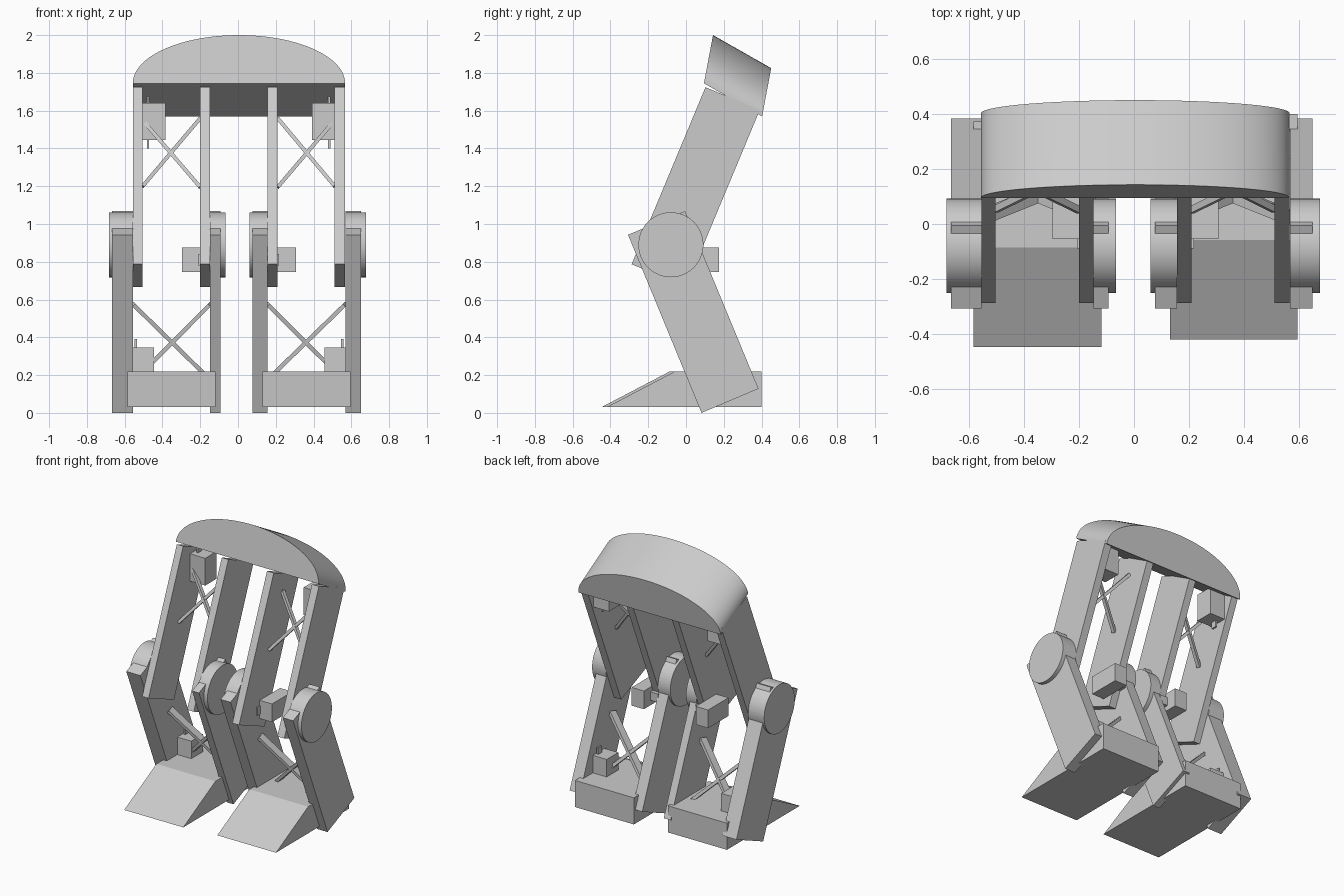
import bpy
import bmesh
import math
from mathutils import Matrix, Vector

default_cube = bpy.data.objects.get("Cube")
if default_cube:
    bpy.data.objects.remove(default_cube, do_unlink=True)

# One plain grey for the whole model
grey = bpy.data.materials.new("plain_grey")
grey.use_nodes = True
grey.diffuse_color = (0.6, 0.6, 0.6, 1)
grey.node_tree.nodes["Principled BSDF"].inputs["Base Color"].default_value = (0.6, 0.6, 0.6, 1)


def finish(name, bm, smooth=False):
    bmesh.ops.recalc_face_normals(bm, faces=bm.faces)
    mesh = bpy.data.meshes.new(name)
    bm.to_mesh(mesh)
    bm.free()
    mesh.materials.append(grey)
    obj = bpy.data.objects.new(name, mesh)
    bpy.context.collection.objects.link(obj)
    if smooth:
        bpy.ops.object.select_all(action="DESELECT")
        obj.select_set(True)
        bpy.context.view_layer.objects.active = obj
        bpy.ops.object.shade_smooth_by_angle(angle=math.radians(35))
    return obj


def extrude_outline(name, points, offset, smooth=False):
    """Solid made by sweeping a closed outline along an offset."""
    bm = bmesh.new()
    face = bm.faces.new([bm.verts.new(p) for p in points])
    result = bmesh.ops.extrude_face_region(bm, geom=[face], use_keep_orig=True)
    moved = [v for v in result["geom"] if isinstance(v, bmesh.types.BMVert)]
    bmesh.ops.translate(bm, verts=moved, vec=offset)
    return finish(name, bm, smooth)


def side_profile(name, profile, xs):
    return extrude_outline(name, [(xs[0], y, z) for y, z in profile],
                           Vector((xs[1] - xs[0], 0, 0)))


def box(name, xs, ys, zs):
    profile = [(ys[0], zs[0]), (ys[1], zs[0]), (ys[1], zs[1]), (ys[0], zs[1])]
    return side_profile(name, profile, xs)


def knee_disc(name, xs):
    bm = bmesh.new()
    place = Matrix.Translation(((xs[0] + xs[1]) / 2, -0.08, 0.89))
    bmesh.ops.create_cone(bm, cap_ends=True, segments=64, radius1=0.172, radius2=0.172,
                          depth=abs(xs[1] - xs[0]),
                          matrix=place @ Matrix.Rotation(math.pi / 2, 4, "Y"))
    return finish(name, bm, True)


def brace(name, start, end, thick, deep):
    """Flat bar between two points, its wide side running front to back."""
    a, b = Vector(start), Vector(end)
    along = (b - a).normalized()
    across = along.cross(Vector((0, 1, 0))).normalized()
    depth = across.cross(along) * deep
    across *= thick / 2
    corners = [a + across + depth / 2, a - across + depth / 2,
               a - across - depth / 2, a + across - depth / 2]
    return extrude_outline(name, corners, b - a)


# Curved hip cap: half ellipse swept backward and down
cap_outline = []
for i in range(65):
    t = math.pi * i / 64
    rise = math.sin(t)
    cap_outline.append((0.005 + 0.562 * math.cos(t), 0.095 + 0.048 * rise, 1.745 + 0.255 * rise))
extrude_outline("hip_cap", cap_outline, Vector((0, 0.308, -0.175)), True)

# Side outlines shared by both legs
thigh = [(0.103, 1.724), (0.391, 1.604), (0.0, 0.667), (-0.288, 0.787)]
shin = [(-0.307, 0.943), (-0.005, 1.068), (0.384, 0.128), (0.082, 0)]


def thigh_y(z):
    return 0.053 + (z - 1.2) * 0.417


def shin_y(z):
    return 0.17 - (z - 0.22) * 0.413


# Distances from the middle plane, per leg
legs = {
    "right": dict(sign=-1, thigh_out=(0.505, 0.555), thigh_in=(0.148, 0.2),
                  shin_out=(0.556, 0.667), shin_in=(0.093, 0.147),
                  disc_out=(0.556, 0.682), disc_in=(0.065, 0.147),
                  foot=(0.119, 0.585), foot_shift=0),
    "left": dict(sign=1, thigh_out=(0.512, 0.567), thigh_in=(0.157, 0.21),
                 shin_out=(0.568, 0.65), shin_in=(0.077, 0.156),
                 disc_out=(0.568, 0.677), disc_in=(0.06, 0.156),
                 foot=(0.131, 0.595), foot_shift=0.027),
}

for side, leg in legs.items():
    sign = leg["sign"]

    def span(a, b):
        return (sign * a, sign * b)

    # Leg plates and knee discs
    for part in ("out", "in"):
        label = side + ("_outer_" if part == "out" else "_inner_")
        side_profile(label + "thigh", thigh, span(*leg["thigh_" + part]))
        side_profile(label + "shin", shin, span(*leg["shin_" + part]))
        knee_disc(label + "knee_disc", span(*leg["disc_" + part]))

    # Wedge foot
    s = leg["foot_shift"]
    foot = [(-0.448 + s, 0.03), (-0.085 + s, 0.22), (0.374 + s, 0.22), (0.374 + s, 0.03)]
    side_profile(side + "_foot", foot, span(*leg["foot"]))

    # Crossed braces of the thigh
    outer, inner = leg["thigh_out"][0], leg["thigh_in"][1]
    for name, z_out, z_in in (("rising", 1.2, 1.56), ("falling", 1.55, 1.195)):
        brace(f"{side}_thigh_{name}_brace", (sign * outer, thigh_y(z_out), z_out),
              (sign * inner, thigh_y(z_in), z_in), 0.02, 0.025)

    # Crossed braces of the shin
    outer, inner = leg["shin_out"][0], leg["shin_in"][1]
    for name, z_out, z_in in (("falling", 0.575, 0.175), ("rising", 0.165, 0.575)):
        brace(f"{side}_shin_{name}_brace", (sign * outer, shin_y(z_out), z_out),
              (sign * inner, shin_y(z_in), z_in), 0.022, 0.055)

    # Hip actuator with its thin mounting strip
    x = leg["thigh_out"][0]
    box(side + "_hip_actuator", span(x - 0.12, x), (0.18, 0.31), (1.445, 1.64))
    box(side + "_hip_strip", span(x - 0.035, x - 0.022), (0.22, 0.26), (1.4, 1.68))

    # Ankle actuator with its thin mounting strip
    x = leg["shin_out"][0]
    box(side + "_ankle_actuator", span(x - 0.11, x), (0.11, 0.24), (0.2, 0.345))
    box(side + "_ankle_strip", span(x - 0.022, x - 0.009), (0.17, 0.21), (0.2, 0.39))

    # Knee actuator and bracket on the inner thigh
    x = leg["thigh_in"][1]
    box(side + "_knee_actuator", span(x, x + 0.097), (-0.055, 0.175), (0.745, 0.875))
    box(side + "_knee_bracket", span(x - 0.06, x + 0.008), (-0.09, 0.1), (0.78, 0.84))
